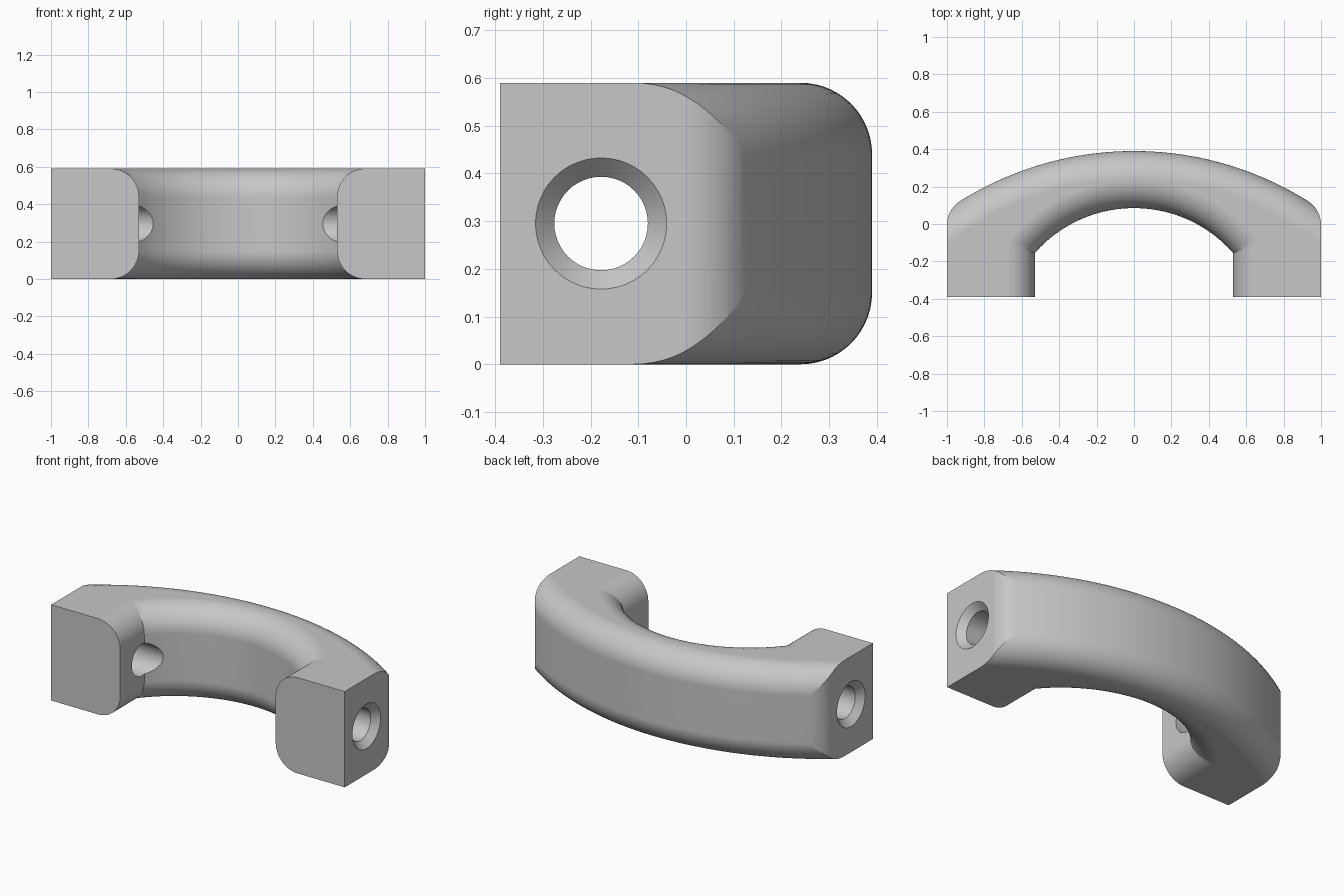
import bpy, bmesh
from math import sin, cos, pi, sqrt, asin, atan2

if "Cube" in bpy.data.objects:
    bpy.data.objects.remove(bpy.data.objects["Cube"])

HEIGHT, BACK, FRONT = 0.59, 0.39, -0.39
FILLET = 0.15
R_OUT, R_IN = 1.75, 0.705
Y_OUT, Y_IN = BACK - R_OUT, 0.085 - R_IN     # arc centres on the y axis
LEG_IN, SIDE = 0.53, 1.1                     # sides are trimmed to x = 1 later

grey = bpy.data.materials.new("plain_grey")
grey.use_nodes = True
grey.diffuse_color = (0.57, 0.57, 0.57, 1)
grey.node_tree.nodes["Principled BSDF"].inputs["Base Color"].default_value = grey.diffuse_color


def loft(name, rings):
    """Skin a stack of matching outlines and cap both ends."""
    bm = bmesh.new()
    loops = [[bm.verts.new(p) for p in ring] for ring in rings]
    n = len(loops[0])
    for a, b in zip(loops, loops[1:]):
        for i in range(n):
            j = (i + 1) % n
            bm.faces.new((a[i], a[j], b[j], b[i]))
    bm.faces.new(loops[0][::-1])
    bm.faces.new(loops[-1])
    bmesh.ops.recalc_face_normals(bm, faces=bm.faces)
    mesh = bpy.data.meshes.new(name)
    bm.to_mesh(mesh)
    bm.free()
    mesh.materials.append(grey)
    obj = bpy.data.objects.new(name, mesh)
    bpy.context.collection.objects.link(obj)
    return obj


def arc(radius, cy, x_end, steps):
    """Points on a bow from -x_end to x_end."""
    a = asin(x_end / radius)
    return [(radius * sin(a * t), cy + radius * cos(a * t))
            for t in (2 * i / steps - 1 for i in range(steps + 1))]


def outline(d):
    """Plan of the handle with its rounded edges drawn in by d."""
    leg = LEG_IN + d
    outer = arc(R_OUT - d, Y_OUT, SIDE, 72)
    inner = arc(R_IN + d, Y_IN, leg, 56)
    return outer + [(SIDE, FRONT), (leg, FRONT)] + inner[::-1] + [(-leg, FRONT), (-SIDE, FRONT)]


# Handle body: stacked plans give the rounded upper and lower edges
steps = 14
low = []
for i in range(steps + 1):
    t = pi / 2 * i / steps
    low.append((FILLET * (1 - cos(t)), FILLET * (1 - sin(t))))
levels = low + [(HEIGHT - z, d) for z, d in reversed(low)]
handle = loft("handle", [[(x, y, z) for x, y in outline(d)] for z, d in levels])

# Trimming block: flat sides with rounded back corners
cx = 1 - FILLET
cy = Y_OUT + sqrt((R_OUT - FILLET) ** 2 - cx ** 2)
end = atan2(cy - Y_OUT, cx)
corner = [(cx + FILLET * cos(end * i / 12), cy + FILLET * sin(end * i / 12)) for i in range(13)]
peak = (0, Y_OUT + R_OUT / sin(end))
half = [(1, -0.6)] + corner
plan = half + [peak] + [(-x, y) for x, y in reversed(half)]
trim = loft("trim_block", [[(x, y, z) for x, y in plan] for z in (-0.2, HEIGHT + 0.2)])

# Screw hole cutter with countersunk ends
hole, sink, depth = 0.098, 0.137, 0.04
profile = [(1.04, sink + 0.04), (1 - depth, hole)]
profile += [(-x, r) for x, r in reversed(profile)]
ring = [2 * pi * i / 48 for i in range(48)]
drill = loft("screw_hole_cutter", [[(x, -0.178 + r * cos(a), HEIGHT / 2 + r * sin(a)) for a in ring]
                                   for x, r in profile])

# Cut, then tidy up
bpy.ops.object.select_all(action='DESELECT')
bpy.context.view_layer.objects.active = handle
handle.select_set(True)
for cutter, operation in ((trim, 'INTERSECT'), (drill, 'DIFFERENCE')):
    cutter.hide_render = True
    mod = handle.modifiers.new("cut", 'BOOLEAN')
    mod.operation, mod.object, mod.solver = operation, cutter, 'EXACT'
    bpy.ops.object.modifier_apply(modifier=mod.name)
    bpy.data.objects.remove(cutter)

# Smooth rounds, crisp edges, flat faces kept flat
bpy.ops.object.shade_smooth_by_angle(angle=pi / 7)
flat = handle.modifiers.new("flat_faces", 'WEIGHTED_NORMAL')
flat.keep_sharp = True
